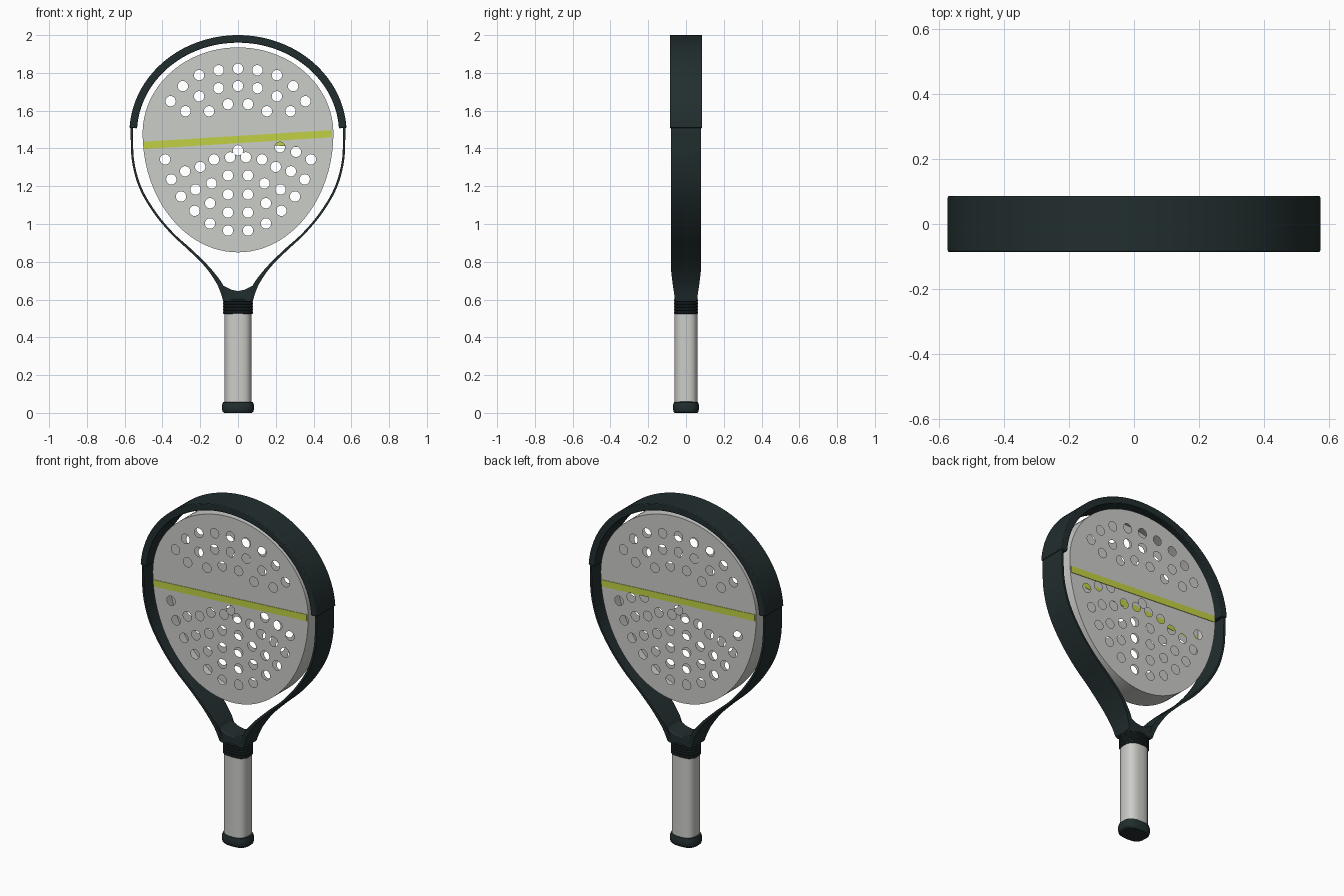
import bpy, bmesh, math
from mathutils import Vector

if "Cube" in bpy.data.objects:
    bpy.data.objects.remove(bpy.data.objects["Cube"])


def material(name, rgb):
    m = bpy.data.materials.new(name)
    m.use_nodes = True
    m.diffuse_color = (*rgb, 1)
    bsdf = m.node_tree.nodes["Principled BSDF"]
    bsdf.inputs["Base Color"].default_value = (*rgb, 1)
    bsdf.inputs["Roughness"].default_value = 0.6
    return m


DARK = material("dark green black", (0.016, 0.027, 0.028))
GREY = material("light grey", (0.60, 0.61, 0.58))
LIME = material("lime yellow", (0.54, 0.64, 0.06))


def finish(bm, name, mat, bevel=0):
    bmesh.ops.recalc_face_normals(bm, faces=bm.faces)
    mesh = bpy.data.meshes.new(name)
    bm.to_mesh(mesh)
    bm.free()
    mesh.materials.append(mat)
    ob = bpy.data.objects.new(name, mesh)
    bpy.context.collection.objects.link(ob)
    bpy.ops.object.select_all(action="DESELECT")
    ob.select_set(True)
    bpy.context.view_layer.objects.active = ob
    bpy.ops.object.shade_smooth_by_angle(angle=math.radians(35))
    if bevel:
        mod = ob.modifiers.new("soft edges", "BEVEL")
        mod.width, mod.segments, mod.limit_method = bevel, 2, "ANGLE"
    return ob


def bridge(bm, rings, closed_path=False):
    for a, b in zip(rings, rings[1:]):
        for i in range(len(a)):
            j = (i + 1) % len(a)
            bm.faces.new((a[i], a[j], b[j], b[i]))


def sweep(name, path, mat, bevel=0):
    """Box section along a path of (x, z, half thickness, half depth)."""
    bm = bmesh.new()
    rings = []
    for i, (x, z, t, d) in enumerate(path):
        p, q = path[max(i - 1, 0)], path[min(i + 1, len(path) - 1)]
        n = Vector((q[1] - z + z - p[1], p[0] - q[0])).normalized() * t
        rings.append([bm.verts.new((x + s * n.x, y, z + s * n.y))
                      for s, y in ((1, -d), (1, d), (-1, d), (-1, -d))])
    bridge(bm, rings)
    bm.faces.new(rings[0])
    bm.faces.new(rings[-1])
    return finish(bm, name, mat, bevel)


def lathe(name, profile, mat, depth=0.85, power=2.7, sides=40):
    """Rounded box cross-section, stacked along (radius, z) profile."""
    bm = bmesh.new()

    def soft(v):
        return math.copysign(abs(v) ** (2 / power), v)

    angles = [math.tau * i / sides for i in range(sides)]
    rings = [[bm.verts.new((r * soft(math.cos(a)), r * depth * soft(math.sin(a)), z))
              for a in angles] for r, z in profile]
    bridge(bm, rings)
    bm.faces.new(rings[0])
    bm.faces.new(rings[-1])
    return finish(bm, name, mat)


def prism(name, outline, y0, y1, mat, bevel=0):
    bm = bmesh.new()
    rings = [[bm.verts.new((x, y, z)) for x, z in outline] for y in (y0, y1)]
    bridge(bm, rings)
    for r in rings:
        bm.faces.new(r)
    return finish(bm, name, mat, bevel)


def spline(points, steps=6):
    """Smooth curve through the points."""
    pts = [Vector(p) for p in points]
    pts = [pts[0] * 2 - pts[1]] + pts + [pts[-1] * 2 - pts[-2]]
    out = []
    for a, b, c, d in zip(pts, pts[1:], pts[2:], pts[3:]):
        for k in range(steps):
            t = k / steps
            out.append((b * 2 + (c - a) * t + (a * 2 - b * 5 + c * 4 - d) * t * t
                        + (b * 3 - a - c * 3 + d) * t ** 3) / 2)
    return out + [pts[-2]]


# Hitting face: hollow shell with two drilled skins and a rim wall
MID, HALF = 1.48, 0.07
mirrored_holes = [
    (.103, 1.814), (.206, 1.788), (.292, 1.73), (.357, 1.65),
    (.103, 1.719), (.206, 1.676), (.278, 1.597), (.053, 1.634), (.153, 1.597),
    (.386, 1.342), (.28, 1.279), (.2, 1.302), (.127, 1.342), (.042, 1.353),
    (.353, 1.236), (.225, 1.183), (.14, 1.215), (.053, 1.257), (.302, 1.146),
    (.23, 1.07), (.148, 1.11), (.053, 1.157), (.053, 1.061), (.148, 1.003),
    (.053, .966)]
holes = [(s * x, z) for x, z in mirrored_holes for s in (1, -1)]
holes += [(0, 1.822), (0, 1.73), (0, 1.39), (.222, 1.406), (.307, 1.382)]


def loop(bm, cx, cz, rx, up, down, y, n):
    verts = []
    for i in range(n):
        a = math.tau * i / n
        s = math.sin(a)
        verts.append(bm.verts.new((cx + rx * math.cos(a), y,
                                   cz + s * (up if s > 0 else down))))
    return verts, [bm.edges.new((verts[i - 1], verts[i])) for i in range(n)]


bm = bmesh.new()
rims = []
for y in (-HALF, HALF):
    rim, edges = loop(bm, 0, MID, 0.505, 0.455, 0.63, y, 96)
    rims.append(rim)
    for x, z in holes:
        edges += loop(bm, x, z, 0.0275, 0.0275, 0.0275, y, 20)[1]
    bmesh.ops.triangle_fill(bm, edges=edges, use_beauty=True, normal=(0, -1, 0))
bridge(bm, rims)
finish(bm, "hitting_face", GREY)

# Slanted stripe on each side, the rear one turned half way round
for side, name in ((1, "front_stripe"), (-1, "rear_stripe")):
    outline = [(side * x, z) for x, z in
               ((-.497, 1.397), (.497, 1.459), (.497, 1.497), (-.497, 1.436))]
    prism(name, outline, -side * (HALF - 0.001), -side * (HALF + 0.003), LIME)

# Thin outer frame: an arch over the top running down both sides to the throat
arm = spline([(.563, 1.48, .006, .08), (.555, 1.33, .006, .08), (.516, 1.19, .006, .08),
              (.44, 1.06, .006, .08), (.348, .95, .006, .08), (.25, .86, .007, .08),
              (.165, .775, .008, .08), (.108, .70, .012, .072),
              (.082, .65, .014, .065), (.068, .6, .012, .058)])
arch = [Vector((.563 * math.cos(a), MID + .505 * math.sin(a), .006, .08))
        for a in (math.pi * i / 48 for i in range(1, 48))]
left = [Vector((-p.x, p.y, p.z, p.w)) for p in arm]
sweep("frame", arm[::-1] + arch + left, DARK)

# Thick bumper guard around the top
guard = []
for i in range(65):
    a = math.radians(3.2 + (180 - 6.4) * i / 64)
    guard.append((.555 * math.cos(a), MID + .5 * math.sin(a), .02, .086))
sweep("bumper_guard", guard, DARK, 0.004)

# Throat joining both frame arms to the handle
half = [(.035, .652), (.075, .672), (.108, .70), (.09, .655), (.08, .62), (.075, .59)]
throat = [(0, .645)] + half + [(-x, z) for x, z in reversed(half)]
prism("throat", throat, -.06, .06, DARK, 0.006)

# Handle: ribbed collar, grip and butt cap
ribs = [(.07, .522)]
for i in range(5):
    z = .524 + i * .016
    ribs += [(.076, z), (.08, z + .004), (.08, z + .010), (.076, z + .014)]
lathe("collar", ribs + [(.068, .612)], DARK, 0.8)
lathe("grip", [(.071, .05), (.071, .53)], GREY, 0.87)
lathe("butt_cap", [(.074, 0), (.081, .006), (.085, .022), (.084, .042),
                   (.079, .056), (.07, .06)], DARK, 0.81)
